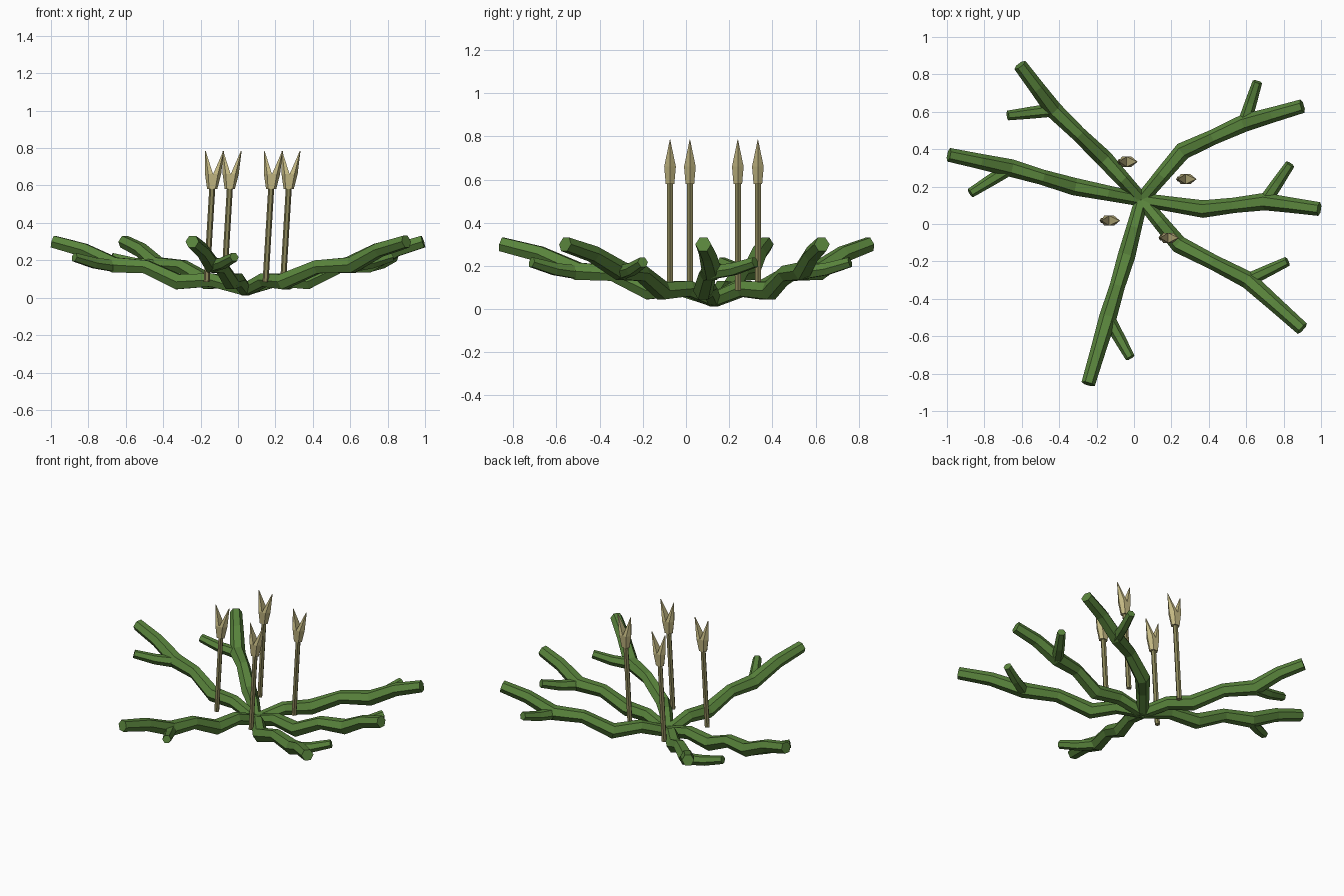
import bpy, bmesh, math
from mathutils import Vector

if "Cube" in bpy.data.objects:
    bpy.data.objects.remove(bpy.data.objects["Cube"])


def material(name, rgb):
    m = bpy.data.materials.new(name)
    m.diffuse_color = (*rgb, 1)
    m.use_nodes = True
    m.node_tree.nodes["Principled BSDF"].inputs["Base Color"].default_value = m.diffuse_color
    return m


GREEN = material("leaf green", (0.10, 0.23, 0.045))
OLIVE = material("stalk olive", (0.26, 0.24, 0.10))
STRAW = material("pale straw", (0.56, 0.49, 0.23))


def finish(name, bm, mat):
    bmesh.ops.recalc_face_normals(bm, faces=bm.faces)
    me = bpy.data.meshes.new(name)
    bm.to_mesh(me)
    bm.free()
    me.materials.append(mat)
    ob = bpy.data.objects.new(name, me)
    bpy.context.collection.objects.link(ob)
    return ob


def loft(bm, rings):
    """Skin equal-length rings of points and cap both ends."""
    vs = [[bm.verts.new(p) for p in r] for r in rings]
    n = len(vs[0])
    for a, b in zip(vs, vs[1:]):
        for i in range(n):
            j = (i + 1) % n
            bm.faces.new((a[i], a[j], b[j], b[i]))
    bm.faces.new(vs[0])
    bm.faces.new(vs[-1])


def tube(bm, pts, radii, sides=6):
    """Flat-topped hexagonal tube along a path."""
    pts = [Vector(p) for p in pts]
    rings = []
    for k, (p, r) in enumerate(zip(pts, radii)):
        d = (pts[min(k + 1, len(pts) - 1)] - pts[max(k - 1, 0)]).normalized()
        side = d.cross(Vector((0, 0, 1))).normalized()
        up = side.cross(d)
        angs = [2 * math.pi * i / sides for i in range(sides)]
        rings.append([p + r * (math.cos(a) * side + math.sin(a) * up) for a in angs])
    loft(bm, rings)


# Branches: three bent segments each, plus one side twig (plan positions)
HUB = (0.04, 0.13)
ARMS = [
    ((0.26, 0.39), (0.59, 0.54), (0.90, 0.63), (0.66, 0.76)),
    ((0.37, 0.08), (0.70, 0.12), (0.99, 0.08), (0.835, 0.32)),
    ((0.24, -0.11), (0.61, -0.30), (0.90, -0.56), (0.82, -0.20)),
    ((-0.04, -0.17), (-0.14, -0.50), (-0.245, -0.855), (-0.02, -0.715)),
    ((-0.32, 0.20), (-0.66, 0.30), (-0.99, 0.37), (-0.875, 0.165)),
    ((-0.16, 0.35), (-0.43, 0.61), (-0.61, 0.85), (-0.675, 0.58)),
]
JOINT_Z = (0.042, 0.085, 0.175, 0.30)
MID_Z = (0.095, 0.165, 0.255)
for n, (j1, j2, tip, twig) in enumerate(ARMS):
    bm = bmesh.new()
    plan = [HUB, j1, j2, tip]
    path, radii = [], []
    for k in range(3):
        a, b = Vector(plan[k]), Vector(plan[k + 1])
        path += [(*a, JOINT_Z[k]), (*((a + b) / 2), MID_Z[k])]
        radii += [0.036 if k == 0 else 0.047, 0.041]
    path.append((*tip, JOINT_Z[3]))
    radii.append(0.037)
    tube(bm, path, radii)
    a, b = Vector(j2), Vector(twig)
    m = (a + b) / 2
    tube(bm, [(*a, 0.17), (*m, 0.185), (*b, 0.217)], [0.036, 0.032, 0.026])
    finish(f"branch_{n + 1}", bm, GREEN)

# Upright stalks, leaning slightly in x, each with a forked head
LEAN = 0.06
for n, (x, y) in enumerate([(-0.132, 0.018), (-0.038, 0.333),
                            (0.183, -0.074), (0.277, 0.24)]):
    def at(dx, dy, z):
        return Vector((x + dx + LEAN * (z - 0.68), y + dy, z))

    bm = bmesh.new()
    hexa = [(0.016 * math.cos(i * math.pi / 3), 0.016 * math.sin(i * math.pi / 3))
            for i in range(6)]
    loft(bm, [[at(*p, z) for p in hexa] for z in (0.085, 0.60)])
    finish(f"stalk_{n + 1}", bm, OLIVE)

    bm = bmesh.new()
    for s in (-1, 1):
        rings = []
        for z, x0, w, h in ((0.58, 0, 0.027, 0.020), (0.66, 0, 0.043, 0.027),
                            (0.785, 0.047, 0.004, 0.001)):
            prof = [(0, -h), (w * 0.6, -h), (w, 0), (w * 0.6, h), (0, h)]
            rings.append([at(s * (x0 + px), py, z) for px, py in prof])
        loft(bm, rings)
    finish(f"forked_head_{n + 1}", bm, STRAW)
